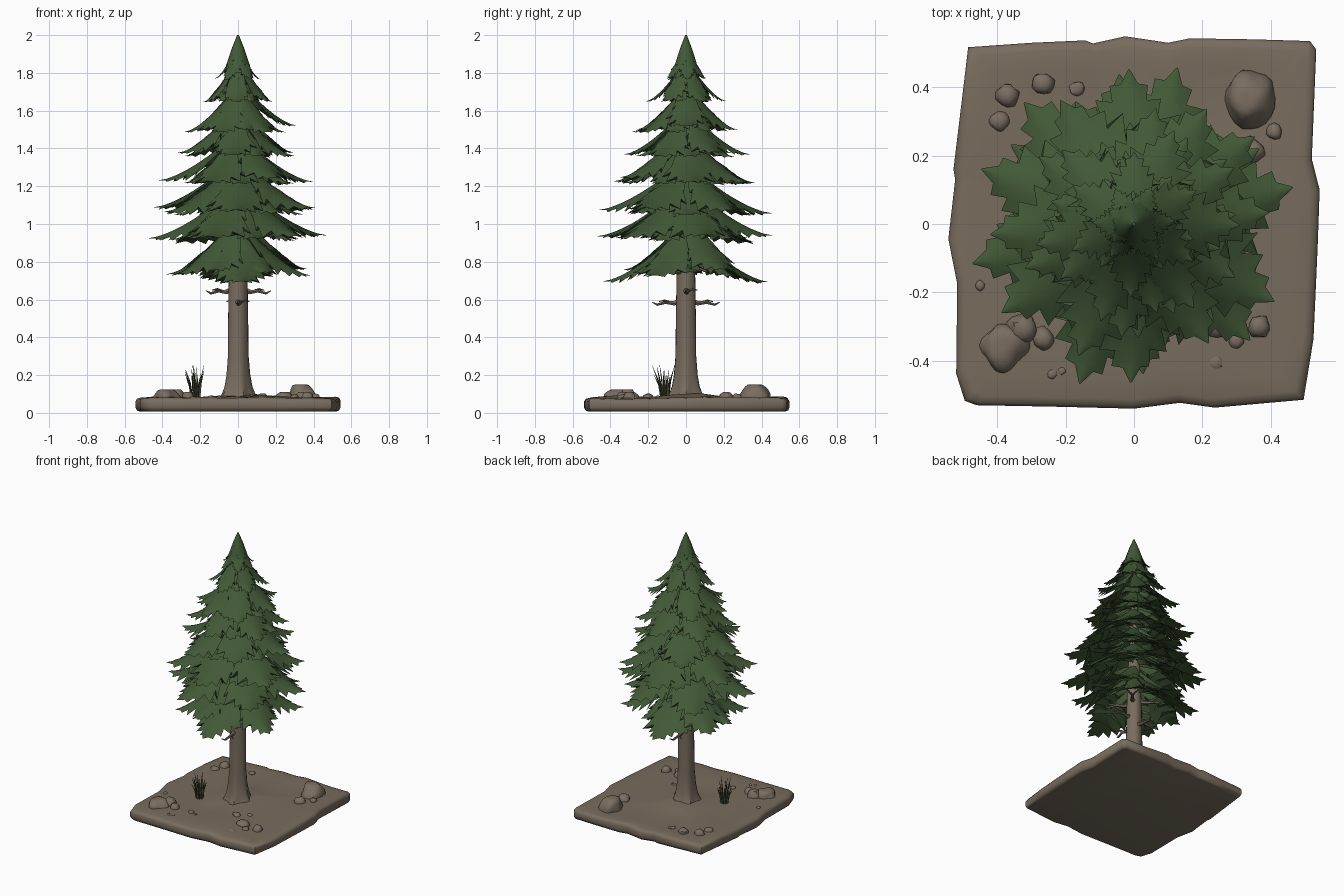
import bpy, bmesh, math, random
from mathutils import Vector, noise

if "Cube" in bpy.data.objects:
    bpy.data.objects.remove(bpy.data.objects["Cube"])

random.seed(11)


def material(name, rgb):
    m = bpy.data.materials.new(name)
    m.diffuse_color = (*rgb, 1)
    m.use_nodes = True
    m.node_tree.nodes["Principled BSDF"].inputs["Base Color"].default_value = m.diffuse_color
    return m


EARTH = material("earth_brown", (0.188, 0.150, 0.110))
BARK = material("bark_brown", (0.188, 0.150, 0.110))
STONE = material("stone_brown", (0.195, 0.155, 0.118))
NEEDLE = material("needle_green", (0.054, 0.100, 0.038))
GRASS = material("grass_olive", (0.070, 0.078, 0.040))


def finish(bm, name, mat, angle=40):
    bmesh.ops.recalc_face_normals(bm, faces=bm.faces)
    me = bpy.data.meshes.new(name)
    bm.to_mesh(me)
    bm.free()
    me.materials.append(mat)
    ob = bpy.data.objects.new(name, me)
    bpy.context.collection.objects.link(ob)
    bpy.ops.object.select_all(action='DESELECT')
    ob.select_set(True)
    bpy.context.view_layer.objects.active = ob
    bpy.ops.object.shade_smooth_by_angle(angle=math.radians(angle))
    return ob


def skin(bm, rings):
    """Join successive rings of points with quads and close both ends."""
    rows = [[bm.verts.new(p) for p in ring] for ring in rings]
    n = len(rows[0])
    for a, b in zip(rows, rows[1:]):
        for i in range(n):
            j = (i + 1) % n
            bm.faces.new((a[i], a[j], b[j], b[i]))
    bm.faces.new(rows[0][::-1])
    bm.faces.new(rows[-1])


def tube(bm, pts, radii, sides=6):
    pts = [Vector(p) for p in pts]
    rings = []
    for i, (p, r) in enumerate(zip(pts, radii)):
        d = pts[min(i + 1, len(pts) - 1)] - pts[max(i - 1, 0)]
        q = d.to_track_quat('Z', 'Y')
        rings.append([p + q @ Vector((r * math.cos(a), r * math.sin(a), 0))
                      for a in (math.tau * k / sides for k in range(sides))])
    skin(bm, rings)


# --- ground slab: worn square outline, rounded rim, gentle mound
outline = [(-.485, .517), (-.3, .53), (-.143, .537), (-.12, .528), (-.026, .549), (.1, .53),
           (.163, .543), (.35, .54), (.515, .535), (.533, .51), (.52, .19), (.543, .1),
           (.537, -.07), (.525, -.336), (.496, -.514), (.236, -.537), (.134, -.523), (0, -.54),
           (-.245, -.534), (-.46, -.53), (-.495, -.517), (-.52, -.438), (-.517, -.175),
           (-.543, -.044), (-.523, .13), (-.528, .16), (-.505, .35)]
bm = bmesh.new()
rings = []
for s, z in ((.96, .008), (.985, .012), (1, .03), (1, .06), (.985, .075), (.95, .08),
             (.85, .08), (.7, .08), (.5, .08), (.3, .084), (.15, .095)):
    ring = []
    for x, y in outline:
        bump = .016 * noise.noise(Vector((x * s * 4, y * s * 4, 3))) if z > .05 else 0
        ring.append((x * s, y * s, z + bump))
    rings.append(ring)
skin(bm, rings)
finish(bm, "ground_slab", EARTH, 50)

# --- trunk with flared, lobed foot
bm = bmesh.new()
rings = []
for z, r, lobe in ((.07, .1, .14), (.1, .084, .12), (.14, .071, .09), (.2, .062, .06), (.3, .055, .03),
                   (.5, .053, .02), (.75, .049, .02), (1.2, .035, 0), (1.6, .02, 0), (1.9, .006, 0)):
    ring = []
    for k in range(20):
        a = math.tau * k / 20
        rr = r * (1 + lobe * math.cos(5 * a + .6))
        ring.append((rr * math.cos(a), rr * math.sin(a), z))
    rings.append(ring)
skin(bm, rings)
finish(bm, "trunk", BARK)

# --- bare dead branches on the lower trunk, each with a small fork
bm = bmesh.new()
for deg, z, l in ((2, .645, .175), (178, .645, .17), (92, .585, .18), (-88, .585, .18),
                  (40, .76, .2), (135, .77, .2), (-140, .78, .22), (-45, .75, .2)):
    c, s = math.cos(math.radians(deg)), math.sin(math.radians(deg))

    def at(r, side, h):
        return (r * c - side * s, r * s + side * c, z + h)
    tube(bm, [at(.02, 0, .01), at(.065, 0, -.005), at(l * .6, .01, 0), at(l * .85, 0, -.012), at(l, -.01, .002)],
         [.02, .013, .009, .007, .002])
    tube(bm, [at(l * .5, .005, 0), at(l * .65, .03, .01), at(l * .8, .055, .005)], [.008, .006, .002], 5)
finish(bm, "dead_branches", BARK)


# --- foliage: each frond is a drooping, pointed, toothed leaf with a ridge and a deep keel
def frond(bm, ang, L, z0, H, spread):
    c, s = math.cos(ang), math.sin(ang)
    bend = random.uniform(-.08, .08) * L

    def at(t, w, dz):
        side = w + bend * t * t
        return (t * L * c - side * s, t * L * s + side * c, z0 + H * max(0, 1 - t) ** 1.5 + dz)

    rings = []
    for i, t in enumerate((.02, .2, .32, .37, .47, .52, .61, .66, .74, .79, .86, .9, .995)):
        env = min(spread * t, .68 * (1 - t) + .012) * L
        tooth = i >= 2 and i % 2 == 0 and t < .95
        ws, ts = [], []
        for _ in range(2):
            ws.append(env * (random.uniform(1.0, 1.25) if tooth else (.72 if i > 2 else 1)))
            ts.append(t + (random.uniform(.07, .12) * min(1, 2.2 * (1 - t)) if tooth else 0))
        if t > .95:
            ws = [.004 * L] * 2
        drop = .36
        thin = .07 * L * min(1, 2.5 * (1 - t)) + .001
        keel = H * ((1 - t) ** 1.5 - .5 * (1 - t))
        rings.append([at(t, 0, 0), at(t, ws[0] * .5, -drop * .3 * ws[0]),
                      at(ts[0], ws[0], -drop * ws[0]),
                      at(t, 0, -max(thin, keel)),
                      at(ts[1], -ws[1], -drop * ws[1]),
                      at(t, -ws[1] * .5, -drop * .3 * ws[1])])
    skin(bm, rings)


# tip height, radius, rise to the trunk, turn in degrees
tiers = [(.745, .435, .30, 32), (.925, .485, .28, 12), (1.07, .465, .27, 35), (1.23, .415, .26, 3),
         (1.375, .355, .25, 28), (1.505, .305, .25, 8), (1.65, .21, .23, 25), (1.765, .125, .19, 0),
         (1.815, .085, .185, 30)]
for k, (z, R, H, turn) in enumerate(tiers):
    bm = bmesh.new()
    for i in range(6):
        a = math.radians(turn + 60 * i)
        j = .022 if R > .25 else .006
        dip = .06 * (.5 - abs(math.sin(a))) if k == 0 else 0
        frond(bm, a + random.uniform(-.12, .12), R * random.uniform(.93, 1.03),
              z + dip + random.uniform(-j, j), H, .66)
        frond(bm, a + .52 + random.uniform(-.12, .12), R * random.uniform(.68, .88),
              z + dip * .5 + random.uniform(-j, j), H * .93, .64)
    finish(bm, f"foliage_tier_{k + 1}", NEEDLE, 45)

# --- solid leader tip
bm = bmesh.new()
tube(bm, [(0, 0, 1.8), (0, 0, 1.87), (0, 0, 1.93), (0, 0, 2.0)], [.075, .053, .033, .005], 10)
finish(bm, "treetop", NEEDLE)

# --- rocks and pebbles: x, y, radius, height above the slab
rocks = [(.34, .365, .074, .078), (.34, .215, .042, .035), (.41, .27, .024, .025),
         (-.38, -.355, .068, .05), (-.33, -.305, .046, .05), (-.265, -.335, .036, .035),
         (-.37, .375, .036, .035), (-.265, .41, .034, .03), (-.395, .30, .031, .025), (-.165, .395, .022, .01),
         (.365, -.3, .034, .035), (.3, -.34, .023, .02), (.245, -.29, .046, .035), (.24, -.405, .026, .012),
         (-.24, -.44, .014, .01), (-.21, -.43, .012, .01), (-.14, -.33, .02, .015), (-.1, -.34, .013, .012),
         (-.05, -.37, .012, .01), (.13, -.2, .028, .025), (.2, -.15, .018, .015), (-.45, -.18, .015, .01)]
for k, (x, y, r, h) in enumerate(rocks):
    bm = bmesh.new()
    bmesh.ops.create_icosphere(bm, subdivisions=2 if r < .06 else 3, radius=1)
    turn = random.uniform(0, 6)
    for v in bm.verts:
        f = 1 + .3 * noise.noise(v.co * 1.1 + Vector((k * 3.7, turn, 0)))
        p = v.co * f
        p.z = min(p.z, .85)      # worn flat top
        v.co = (x + p.x * r, y + p.y * r * (1.15 if k == 0 else 1), .078 + p.z * h * 1.1)
        v.co.z = max(v.co.z, .05)
    finish(bm, f"rock_{k + 1}", STONE, 45)

# --- grass tuft of thin curved blades
bm = bmesh.new()
for k in range(18):
    a = k * 2.4
    lean = random.uniform(.01, .055)
    h = random.uniform(.09, .17)
    bx, by = -.225 + .02 * math.cos(a), -.112 + .018 * math.sin(a)
    tube(bm, [(bx, by, .07), (bx + lean * .35 * math.cos(a), by + lean * .35 * math.sin(a), .08 + h * .55),
              (bx + lean * math.cos(a), by + lean * math.sin(a), .085 + h)], [.005, .004, .0006], 4)
finish(bm, "grass_tuft", GRASS)
